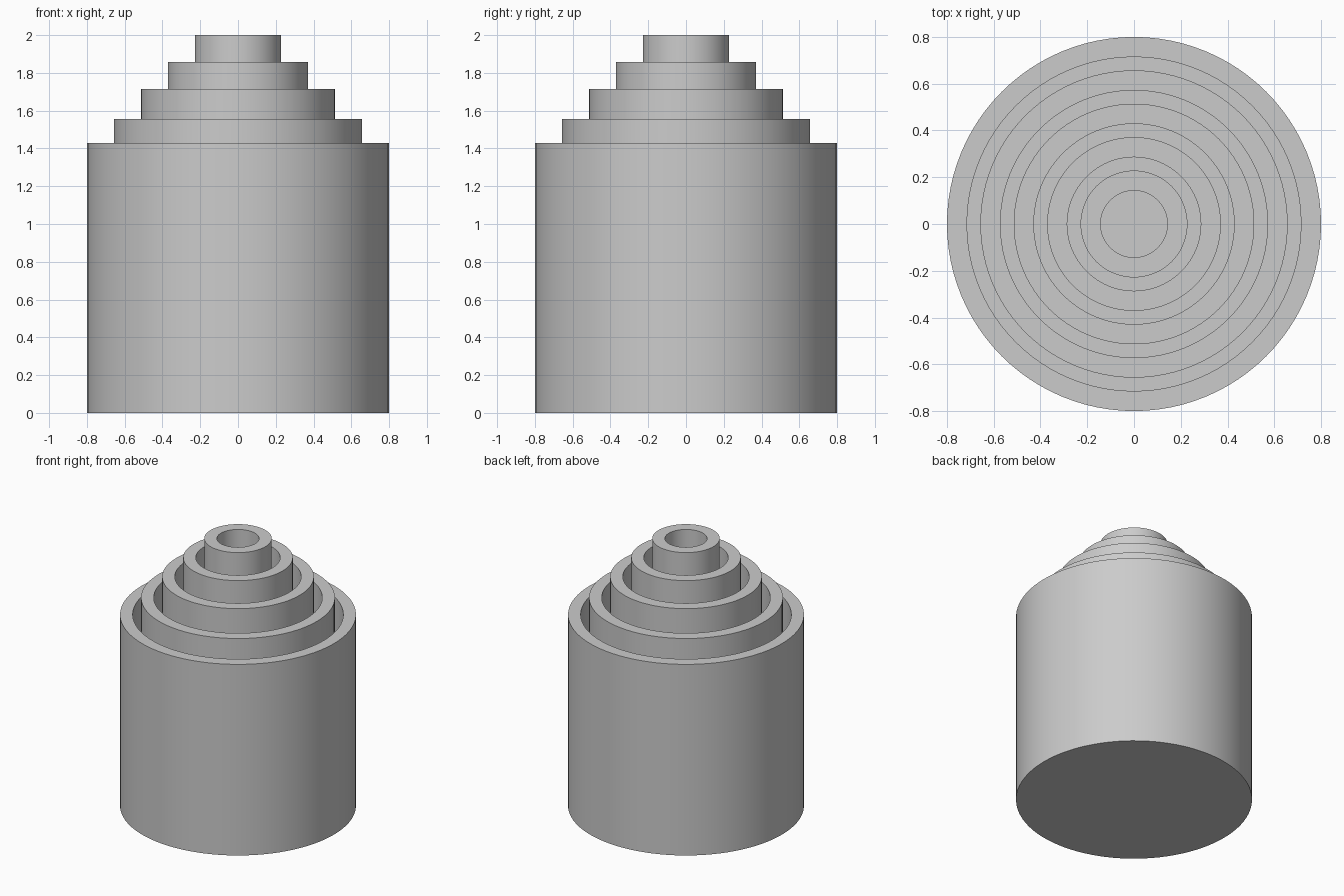
import bpy
import bmesh
import math

if "Cube" in bpy.data.objects:
    bpy.data.objects.remove(bpy.data.objects["Cube"], do_unlink=True)

SEGMENTS = 96
UNIT = 2 / 70          # module shared by walls, gaps and steps
WALL = 3 * UNIT
STEP = 5 * UNIT

grey = bpy.data.materials.new("plain_grey")
grey.use_nodes = True
colour = (0.6, 0.6, 0.6, 1)
grey.diffuse_color = colour
grey.node_tree.nodes["Principled BSDF"].inputs["Base Color"].default_value = colour


def cup(name, radius, bottom, top):
    """Round cup with a thick floor, spun from half its cross-section."""
    inner, floor = radius - WALL, bottom + STEP
    profile = [(0, bottom), (radius, bottom), (radius, top),
               (inner, top), (inner, floor), (0, floor)]
    bm = bmesh.new()
    verts = [bm.verts.new((r, 0, z)) for r, z in profile]
    edges = [bm.edges.new(pair) for pair in zip(verts, verts[1:])]
    bmesh.ops.spin(bm, geom=verts + edges, cent=(0, 0, 0), axis=(0, 0, 1),
                   angle=math.tau, steps=SEGMENTS, use_duplicate=False)
    bmesh.ops.remove_doubles(bm, verts=bm.verts, dist=0.0001)
    bmesh.ops.recalc_face_normals(bm, faces=bm.faces)
    mesh = bpy.data.meshes.new(name)
    bm.to_mesh(mesh)
    bm.free()
    mesh.materials.append(grey)
    obj = bpy.data.objects.new(name, mesh)
    bpy.context.collection.objects.link(obj)
    bpy.ops.object.select_all(action="DESELECT")
    obj.select_set(True)
    bpy.context.view_layer.objects.active = obj
    bpy.ops.object.shade_smooth_by_angle(angle=math.radians(30))


# Nested cups, each standing on the floor of the one around it
names = ["outer_cup", "second_cup", "middle_cup", "fourth_cup", "inner_cup"]
rims = [1.43, 1.557, 1.714, 1.857, 2.0]
for i, (name, rim) in enumerate(zip(names, rims)):
    cup(name, 0.8 - i * STEP, i * STEP, rim)
